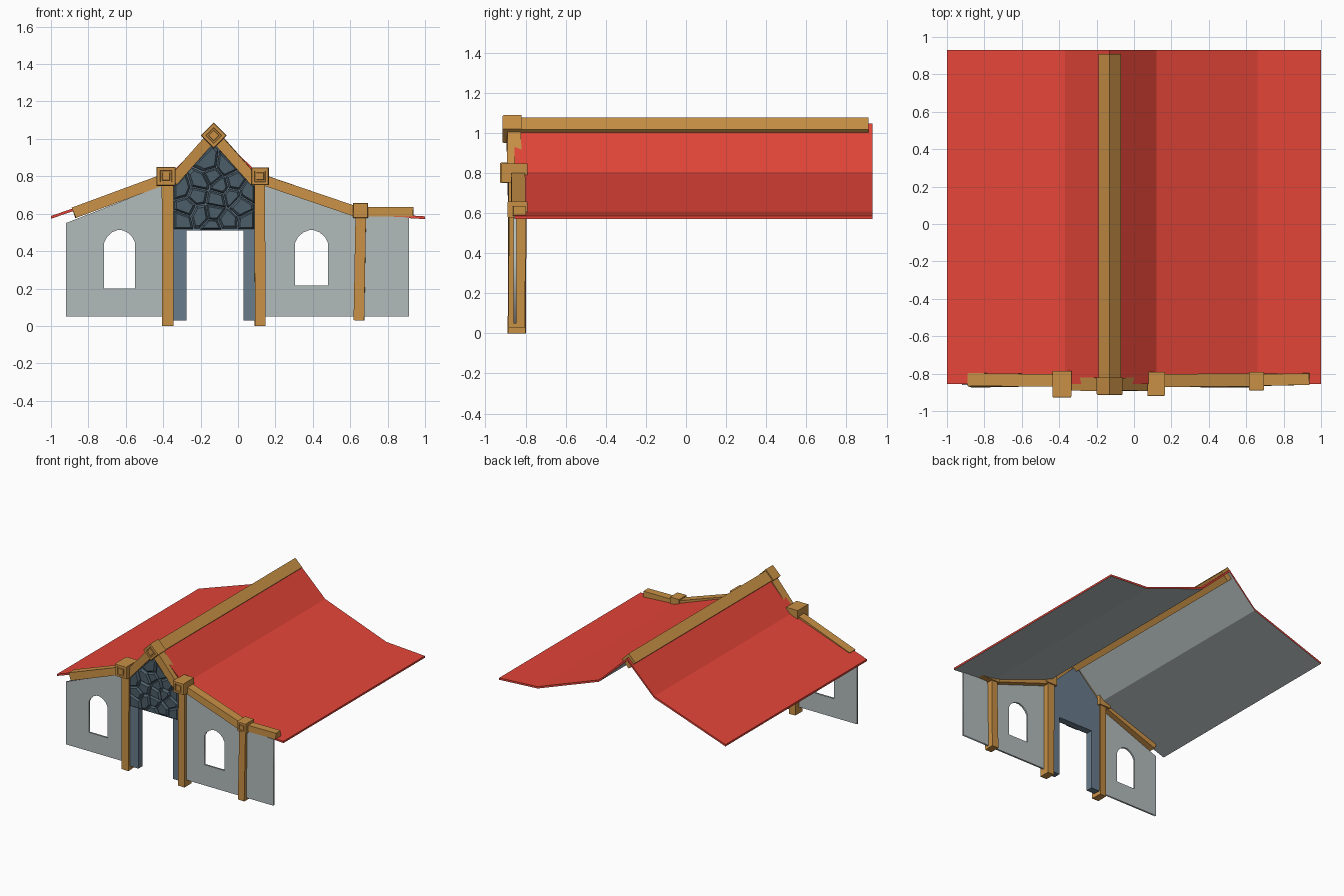
import bpy, bmesh, math, random
from mathutils import Vector

if "Cube" in bpy.data.objects:
    bpy.data.objects.remove(bpy.data.objects["Cube"])

random.seed(7)


def material(name, rgb):
    m = bpy.data.materials.new(name)
    m.diffuse_color = (*rgb, 1)
    m.use_nodes = True
    m.node_tree.nodes["Principled BSDF"].inputs["Base Color"].default_value = m.diffuse_color
    return m


RED = material("roof_red", (0.78, 0.06, 0.04))
GREY = material("plaster_grey", (0.45, 0.5, 0.5))
WOOD = material("wood", (0.58, 0.28, 0.06))
SLATE = material("slate", (0.14, 0.2, 0.26))
STONE = material("stone", (0.07, 0.11, 0.14))


def finish(name, bm, *mats):
    bmesh.ops.recalc_face_normals(bm, faces=bm.faces)
    me = bpy.data.meshes.new(name)
    bm.to_mesh(me)
    bm.free()
    for m in mats:
        me.materials.append(m)
    ob = bpy.data.objects.new(name, me)
    bpy.context.collection.objects.link(ob)
    return ob


def loft(bm, rings):
    """Skin a list of (profile of x,z ; y) rings and cap both ends."""
    loops = [[bm.verts.new((x, y, z)) for x, z in prof] for prof, y in rings]
    n = len(loops[0])
    for a, b in zip(loops, loops[1:]):
        for i in range(n):
            j = (i + 1) % n
            bm.faces.new((a[i], a[j], b[j], b[i]))
    bm.faces.new(loops[0])
    bm.faces.new(loops[-1])


def prism(name, prof, y0, y1, *mats):
    bm = bmesh.new()
    loft(bm, [(prof, y0), (prof, y1)])
    return finish(name, bm, *mats)


def beam(name, p0, p1, width, y0=-0.885, y1=-0.80):
    """Rough-hewn timber between two points of the front plane."""
    a, b = Vector(p0), Vector(p1)
    d = (b - a).normalized()
    n = Vector((-d.y, d.x)) * width / 2
    ob = prism(name, [a + n, b + n, b - n, a - n], y0, y1, WOOD)
    for v in ob.data.vertices:
        v.co.x += random.uniform(-0.003, 0.003)
        v.co.y += random.uniform(-0.005, 0.005)


def square(c, half, turn):
    return [(c[0] + half * math.sqrt(2) * math.cos(turn + k * math.pi / 2),
             c[1] + half * math.sqrt(2) * math.sin(turn + k * math.pi / 2)) for k in range(4)]


def joint_block(name, c, half, y0, y1, turn=math.pi / 4):
    """Timber block with a carved double square on its face."""
    steps = [(1, y1), (1, y0 + 0.006), (0.93, y0), (0.62, y0), (0.58, y0 + 0.006),
             (0.42, y0 + 0.006), (0.38, y0)]
    bm = bmesh.new()
    loft(bm, [(square(c, half * s, turn), y) for s, y in steps])
    finish(name, bm, WOOD)


# Roof: folded sheet, red above and grey below
top = [(-1, 0.588), (-0.37, 0.805), (-0.13, 1.045), (0.12, 0.805), (0.66, 0.607), (1, 0.586)]
under = [(x, z - (0.02 if abs(x + 0.13) < 0.01 else 0.015)) for x, z in reversed(top)]
roof = prism("roof", top + under, -0.855, 0.93, RED, GREY)
for p in roof.data.polygons:
    if p.normal.z < -0.3:
        p.material_index = 1

# Ridge beam
prism("ridge_beam", square((-0.13, 1.015), 0.0425, 0), -0.83, 0.91, WOOD)


# Plaster walls with arched windows
def wall(name, outline, wx, half, sill):
    arch = [(1, sill), (1, 0.445), (0.82, 0.475), (0.5, 0.5), (0.15, 0.512)]
    window = [(wx + half * u, z) for u, z in arch] + [(wx - half * u, z) for u, z in reversed(arch)]
    cu = bpy.data.curves.new(name, 'CURVE')
    cu.dimensions, cu.fill_mode, cu.extrude = '2D', 'BOTH', 0.007
    for pts in (outline, window):
        sp = cu.splines.new('POLY')
        sp.points.add(len(pts) - 1)
        for p, (x, z) in zip(sp.points, pts):
            p.co = (x, z, 0, 1)
        sp.use_cyclic_u = True
    tmp = bpy.data.objects.new(name + "_outline", cu)
    bpy.context.collection.objects.link(tmp)
    bpy.context.view_layer.update()
    me = bpy.data.meshes.new_from_object(tmp.evaluated_get(bpy.context.evaluated_depsgraph_get()))
    bpy.data.objects.remove(tmp)
    me.materials.clear()
    me.materials.append(GREY)
    ob = bpy.data.objects.new(name, me)
    ob.rotation_euler.x = math.pi / 2
    ob.location.y = -0.853
    bpy.context.collection.objects.link(ob)


wall("left_wall", [(-0.92, 0.05), (-0.37, 0.05), (-0.37, 0.765), (-0.92, 0.55)], -0.633, 0.083, 0.2)
wall("right_wall", [(0.11, 0.05), (0.915, 0.05), (0.915, 0.58), (0.66, 0.592), (0.11, 0.775)],
     0.393, 0.088, 0.215)

# Door surround with gable
prism("door_gable", [(-0.355, 0.03), (-0.355, 0.78), (-0.13, 1.0), (0.1, 0.78), (0.1, 0.03),
                     (0.03, 0.03), (0.03, 0.51), (-0.275, 0.51), (-0.275, 0.03)],
      -0.865, -0.81, SLATE)


# Gable stonework: irregular cells, each a raised chamfered stone
def clip(poly, mid, normal):
    out = []
    for a, b in zip(poly, poly[1:] + poly[:1]):
        da, db = (a - mid).dot(normal), (b - mid).dot(normal)
        if da <= 0:
            out.append(a)
        if da * db < 0:
            out.append(a + (b - a) * (da / (da - db)))
    return out


region = [Vector(p) for p in [(-0.345, 0.515), (0.09, 0.515), (0.09, 0.75), (-0.13, 0.975), (-0.345, 0.75)]]
seeds = []
for _ in range(1500):
    p = Vector((random.uniform(-0.33, 0.075), random.uniform(0.53, 0.94)))
    if p.y < 0.93 - abs(p.x + 0.13) and all((p - q).length > 0.068 for q in seeds):
        seeds.append(p)
bm = bmesh.new()
for s in seeds:
    cell = region
    for q in seeds:
        if q is not s:
            cell = clip(cell, (s + q) / 2, q - s)
    c = sum(cell, Vector((0, 0))) / len(cell)
    loft(bm, [([c + (v - c) * k for v in cell], y)
              for k, y in ((0.95, -0.86), (0.88, -0.877), (0.72, -0.887))])
finish("gable_stones", bm, STONE)

# Posts
beam("left_door_post", (-0.377, 0), (-0.377, 0.78), 0.058)
beam("right_door_post", (0.117, 0), (0.117, 0.78), 0.058)
beam("side_post", (0.647, 0.03), (0.657, 0.6), 0.055)

# Rafters along the front edge of the roof
beam("left_rafter", (-0.878, 0.605), (-0.40, 0.782), 0.058, -0.87, -0.80)
beam("left_gable_rafter", (-0.35, 0.775), (-0.14, 1.01), 0.058, -0.89, -0.82)
beam("right_gable_rafter", (0.09, 0.775), (-0.12, 1.01), 0.058, -0.89, -0.82)
beam("right_rafter", (0.13, 0.782), (0.64, 0.608), 0.055, -0.87, -0.80)
beam("side_rafter", (0.67, 0.61), (0.935, 0.61), 0.05, -0.862, -0.80)

# Joint blocks
joint_block("left_joint_block", (-0.385, 0.8), 0.051, -0.927, -0.787)
joint_block("right_joint_block", (0.118, 0.8), 0.047, -0.92, -0.79)
joint_block("side_joint_block", (0.655, 0.617), 0.04, -0.89, -0.79)
joint_block("peak_joint_block", (-0.13, 1.018), 0.049, -0.915, -0.82, 0)
